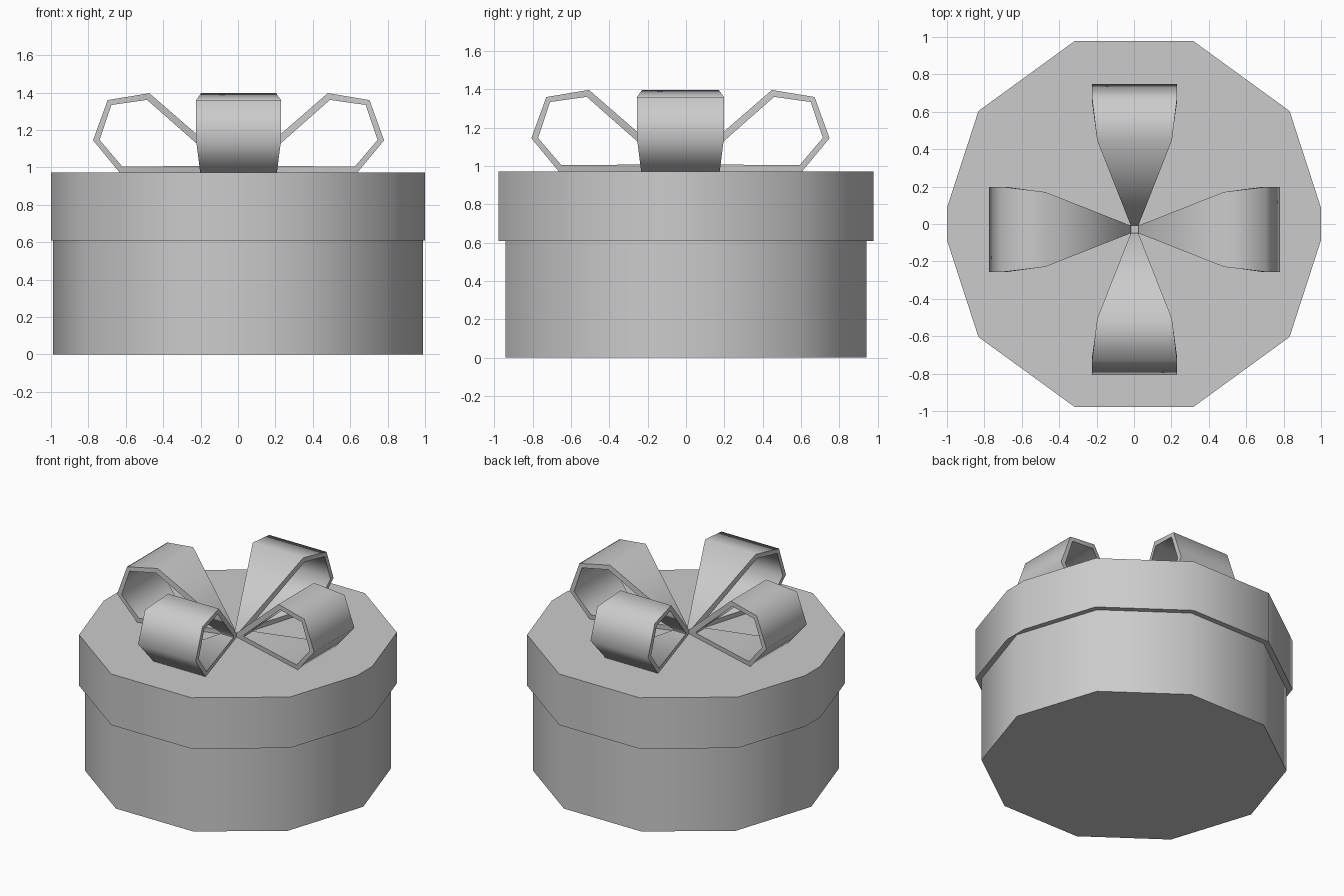
import bpy, bmesh
from math import cos, sin, pi, radians

if "Cube" in bpy.data.objects:
    bpy.data.objects.remove(bpy.data.objects["Cube"])


def finish(bm, name, angle):
    bmesh.ops.recalc_face_normals(bm, faces=bm.faces)
    mesh = bpy.data.meshes.new(name)
    bm.to_mesh(mesh)
    bm.free()
    obj = bpy.data.objects.new(name, mesh)
    bpy.context.collection.objects.link(obj)
    bpy.ops.object.select_all(action='DESELECT')
    obj.select_set(True)
    bpy.context.view_layer.objects.active = obj
    bpy.ops.object.shade_smooth_by_angle(angle=radians(angle))
    return obj


def prism(name, outline, z0, z1):
    bm = bmesh.new()
    low = [bm.verts.new((x, y, z0)) for x, y in outline]
    top = [bm.verts.new((x, y, z1)) for x, y in outline]
    bm.faces.new(low)
    bm.faces.new(top)
    n = len(outline)
    for i in range(n):
        j = (i + 1) % n
        bm.faces.new((low[i], low[j], top[j], top[i]))
    return finish(bm, name, 40)


def decagon(r):
    return [(r * cos(i * pi / 5), r * sin(i * pi / 5)) for i in range(10)]


# Ten-sided box body
prism("box_body", decagon(0.989), 0, 0.608)

# Lid: slightly larger decagon with its two side corners cut flat at x = +-1
outline = []
for x, y in decagon(1.028):
    if abs(x) > 1:
        s = 1 if x > 0 else -1
        outline += [(s, -0.086 * s), (s, 0.086 * s)]
    else:
        outline.append((x, y))
prism("box_lid", outline, 0.608, 0.972)

# Ribbon loop profile: (distance from bow centre, height, half width)
OUTER = [(0.02, 0.972, 0.02), (0.635, 0.972, 0.205), (0.778, 1.145, 0.227),
         (0.70, 1.36, 0.227), (0.477, 1.397, 0.2), (0.02, 1.0, 0.02)]
INNER = [(0.10, 1.008, 0.051), (0.622, 1.005, 0.205), (0.743, 1.147, 0.227),
         (0.68, 1.334, 0.227), (0.489, 1.361, 0.2), (0.10, 1.018, 0.051)]


def ribbon_loop(name, turn):
    bm = bmesh.new()

    def ring(profile, side):
        out = []
        for r, z, w in profile:
            w *= side
            out.append(bm.verts.new((r * cos(turn) - w * sin(turn) + 0.003,
                                     r * sin(turn) + w * cos(turn) - 0.029, z)))
        return out

    rings = [ring(OUTER, 1), ring(OUTER, -1), ring(INNER, -1), ring(INNER, 1)]
    for k in range(4):
        a, b = rings[k], rings[(k + 1) % 4]
        for i in range(6):
            j = (i + 1) % 6
            bm.faces.new((a[i], a[j], b[j], b[i]))
    return finish(bm, name, 66)


# Four loops of the bow
for k, side in enumerate(("right", "back", "left", "front")):
    ribbon_loop("bow_loop_" + side, k * pi / 2)
